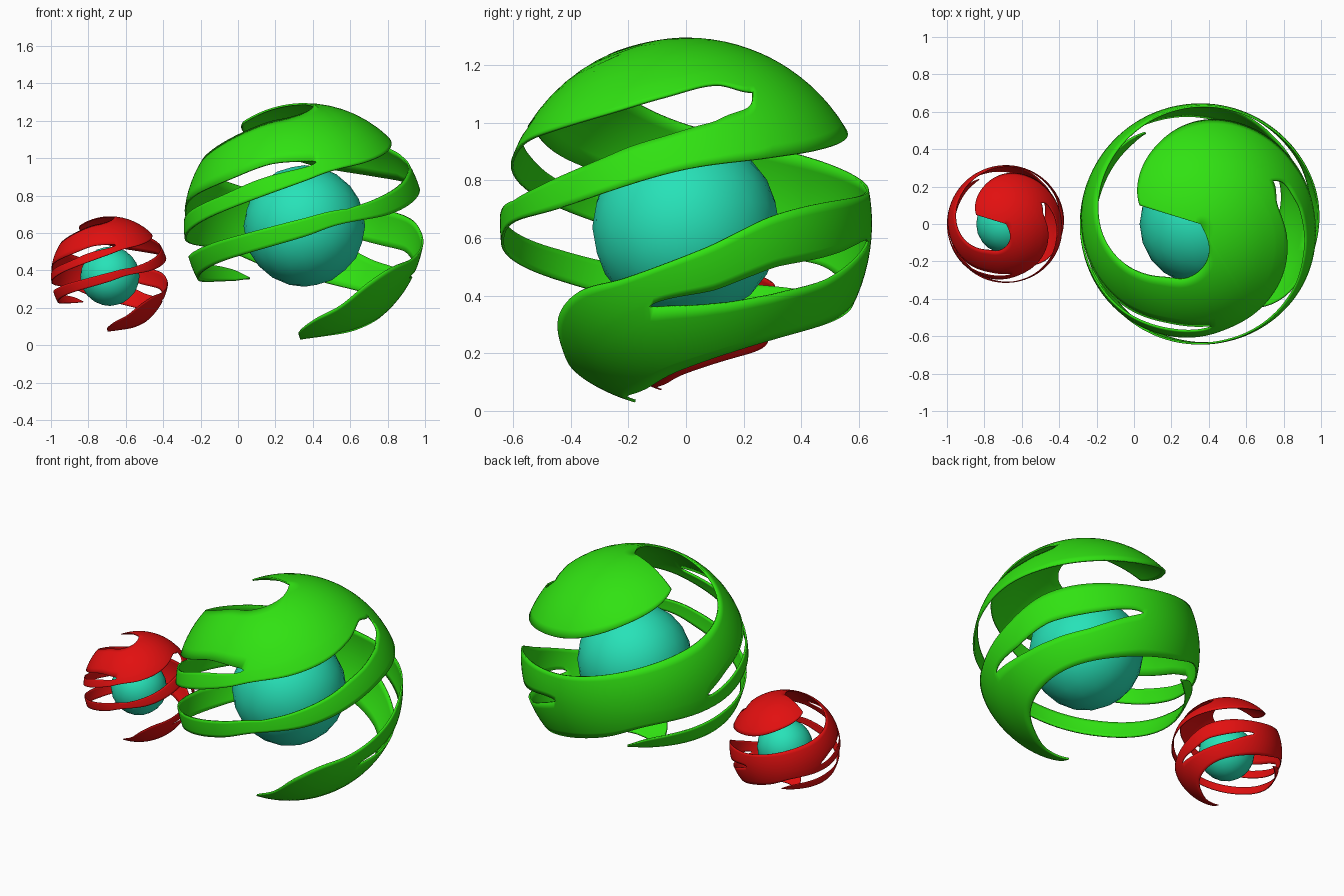
import bpy, bmesh
from math import radians, sin, cos, asin, sqrt, floor

cube = bpy.data.objects.get("Cube")
if cube:
    bpy.data.objects.remove(cube, do_unlink=True)

RADIUS = 0.645
CENTRE_Z = 0.65
TOP = CENTRE_Z + RADIUS
FIRST, LAST, STEP = -97, 523, 2   # winding angle of the peel in degrees
ROWS = 6


def material(name, colour):
    mat = bpy.data.materials.new(name)
    mat.use_nodes = True
    rgba = (*colour, 1.0)
    mat.diffuse_color = rgba
    bsdf = mat.node_tree.nodes["Principled BSDF"]
    bsdf.inputs["Base Color"].default_value = rgba
    bsdf.inputs["Roughness"].default_value = 0.6
    return mat


def smooth_curve(points):
    """Return a function giving a smooth height for each winding angle."""
    slopes = [(b[1] - a[1]) / (b[0] - a[0]) for a, b in zip(points, points[1:])]
    tangents = [slopes[0]]
    tangents += [(a + b) / 2 for a, b in zip(slopes, slopes[1:])]
    tangents.append(slopes[-1])

    def height(angle):
        i = 0
        while i < len(points) - 2 and angle > points[i + 1][0]:
            i += 1
        (a, za), (b, zb) = points[i][:2], points[i + 1][:2]
        span = b - a
        t = min(max((angle - a) / span, 0), 1)
        u = 1 - t
        value = (za * u * u * (1 + 2 * t) + zb * t * t * (3 - 2 * t)
                 + span * t * u * (u * tangents[i] - t * tangents[i + 1]))
        return min(value, TOP)
    return height


def half_width(points):
    """Slit half width; mixing squares gives the slit rounded ends."""
    def width(angle):
        for (a, _, wa), (b, _, wb) in zip(points, points[1:]):
            if a <= angle <= b:
                t = (angle - a) / (b - a)
                return sqrt(wa * wa * (1 - t) + wb * wb * t)
        return 0
    return width


# Outer borders of the winding peel: (winding angle, height)
upper_border = smooth_curve([
    (-97, .06), (-80, .14), (-65, .21), (-52, .33), (-39, .41), (-20, .46),
    (5, .56), (29, .68), (90, .77), (133, .875), (180, .995), (234, 1.19),
    (255, 1.22), (287, 1.275), (300, TOP), (LAST, TOP)])
lower_border = smooth_curve([
    (120, .345), (180, .35), (225, .45), (270, .58), (285, .64), (315, .7),
    (360, .84), (389, .88), (413, .91), (445, .965), (482, 1.087), (LAST, 1.198)])

# Slits inside the peel: (winding angle, middle height, half width)
high_slit = [
    (FIRST, .045, 0), (-60, .12, 0), (-39, .25, 0), (-13, .36, 0),
    (10, .395, .025), (30, .45, .05), (52, .495, .045), (80, .585, 0),
    (165, .64, 0), (180, .7, .04), (225, .84, .04), (250, .935, .035),
    (277, .982, 0), (330, 1.12, 0), (389, 1.2, 0), (LAST, 1.27, 0)]
low_slit = [
    (FIRST, .03, 0), (-60, .05, 0), (-26, .08, 0), (-3, .14, 0),
    (38, .25, 0), (77, .33, 0)]
# Upper and lower lips of the long low slit once it opens
low_slit_top = smooth_curve([p[:2] for p in low_slit] + [
    (110, .42), (130, .5), (165, .545), (180, .57), (225, .71), (270, .88),
    (283, .93), (306, .98), (327, 1.03), (350, 1.09), (375, 1.135), (390, 1.11),
    (440, 1.18), (LAST, 1.24)])
low_slit_gap = half_width([
    (120, 0, .1), (180, 0, .1), (225, 0, .15), (270, 0, .2), (291, 0, .22),
    (340, 0, .15), (370, 0, .13), (390, 0, 0), (LAST, 0, 0)])

high_mid = smooth_curve(high_slit)
high_half = half_width(high_slit)


def tail_tip(angle):
    """Rounds off the free end of the lowest strip."""
    return sqrt(min(max((angle - 120) / 10, 0), 1))


def tail_top(angle):
    top = low_slit_top(angle) - low_slit_gap(angle)
    bottom = lower_border(angle)
    middle = (top + bottom) / 2
    return middle + (top - middle) * tail_tip(angle)


def tail_bottom(angle):
    top = low_slit_top(angle) - low_slit_gap(angle)
    bottom = lower_border(angle)
    middle = (top + bottom) / 2
    return middle + (bottom - middle) * tail_tip(angle)


# Strips of the peel: (lower edge, upper edge, first angle)
STRIPS = [
    (lambda a: high_mid(a) + high_half(a), upper_border, FIRST),
    (low_slit_top, lambda a: high_mid(a) - high_half(a), FIRST),
    (tail_bottom, tail_top, 121),
]


def latitude(z):
    return asin(min(max((z - CENTRE_Z) / RADIUS, -1), 1))


def add_strip(bm, low, high, first):
    previous = None
    for k in range(floor((LAST - first) / STEP) + 1):
        angle = first + k * STEP
        theta = radians(angle)
        lo, hi = latitude(low(angle)), latitude(high(angle))
        column = []
        for r in range(ROWS + 1):
            lat = lo + (hi - lo) * r / ROWS
            column.append(bm.verts.new((RADIUS * cos(lat) * cos(theta),
                                        RADIUS * cos(lat) * sin(theta),
                                        RADIUS * sin(lat))))
        if previous:
            for r in range(ROWS):
                bm.faces.new((previous[r], column[r], column[r + 1], previous[r + 1]))
        previous = column


def peel_shell(name, mat, centre, scale):
    bm = bmesh.new()
    for strip in STRIPS:
        add_strip(bm, *strip)
    bmesh.ops.remove_doubles(bm, verts=bm.verts, dist=0.0005)
    bmesh.ops.dissolve_degenerate(bm, edges=bm.edges, dist=0.0001)
    bmesh.ops.scale(bm, vec=(scale, scale, scale), verts=bm.verts)
    mesh = bpy.data.meshes.new(name)
    bm.to_mesh(mesh)
    bm.free()
    mesh.materials.append(mat)
    obj = bpy.data.objects.new(name, mesh)
    obj.location = centre
    bpy.context.collection.objects.link(obj)
    solid = obj.modifiers.new("thickness", 'SOLIDIFY')
    solid.thickness = 0.01 * scale
    solid.offset = -1
    smooth(obj)


def smooth(obj):
    bpy.ops.object.select_all(action='DESELECT')
    obj.select_set(True)
    bpy.context.view_layer.objects.active = obj
    bpy.ops.object.shade_smooth_by_angle(angle=radians(40))


def core(name, mat, centre, radius):
    bpy.ops.mesh.primitive_ico_sphere_add(subdivisions=3, radius=radius, location=centre)
    obj = bpy.context.object
    obj.name = name
    obj.data.materials.append(mat)
    smooth(obj)


green = material("leaf green", (.03, .76, .006))
red = material("bright red", (.76, .005, .005))
teal = material("teal", (.02, .76, .48))

# Large ball and its small copy
for size, mat, x, z, scale in (("large", green, .355, CENTRE_Z, 1),
                               ("small", red, -.685, .375, .488)):
    peel_shell(size + "_peel_shell", mat, (x, 0, z), scale)
    core(size + "_core", teal, (x, 0, z - .012 * scale), .325 * scale)
